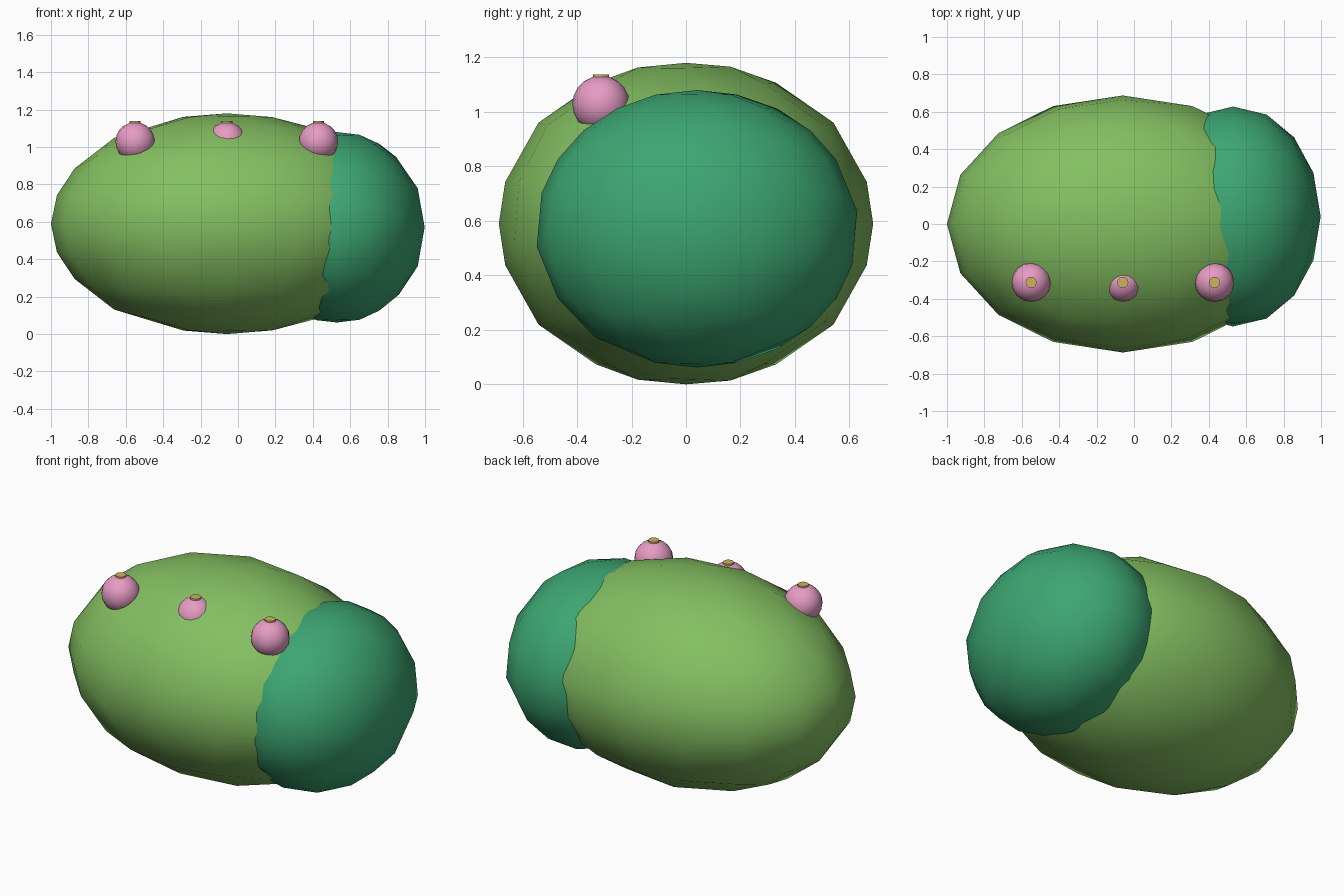
import bpy

if "Cube" in bpy.data.objects:
    bpy.data.objects.remove(bpy.data.objects["Cube"])


def material(name, rgb):
    mat = bpy.data.materials.new(name)
    mat.diffuse_color = (*rgb, 1)
    mat.use_nodes = True
    mat.node_tree.nodes["Principled BSDF"].inputs["Base Color"].default_value = mat.diffuse_color
    return mat


LEAF = material("leaf_green", (0.23, 0.52, 0.12))
TEAL = material("deep_green", (0.045, 0.38, 0.17))
PINK = material("pink", (0.80, 0.33, 0.55))
GOLD = material("gold", (0.62, 0.44, 0.12))


def ball(name, centre, radii, mat, segments=16, rings=12, ratio=None):
    bpy.ops.mesh.primitive_uv_sphere_add(segments=segments, ring_count=rings,
                                         radius=1, location=centre)
    ob = bpy.context.object
    ob.name = name
    ob.scale = radii
    bpy.ops.object.transform_apply(location=False, rotation=False, scale=True)
    bpy.ops.object.shade_smooth()
    ob.data.materials.append(mat)
    if ratio:
        mod = ob.modifiers.new("reduce", 'DECIMATE')
        mod.ratio = ratio
    return ob


# Large egg-shaped body and the darker lobe overlapping its right end
ball("body", (-0.06, 0, 0.59), (0.94, 0.687, 0.59), LEAF, ratio=0.6)
ball("end_lobe", (0.53, 0.04, 0.571), (0.468, 0.59, 0.509), TEAL, ratio=0.6)

# Row of pink flowers with small golden tips along the front top
for i, x in enumerate((-0.55, -0.06, 0.43)):
    ball(f"flower_{i + 1}", (x, -0.312, 1.028), (0.105,) * 3, PINK, 16, 10)
    bpy.ops.mesh.primitive_cylinder_add(vertices=12, radius=0.03, depth=0.02,
                                        location=(x, -0.312, 1.128))
    tip = bpy.context.object
    tip.name = f"flower_tip_{i + 1}"
    tip.data.materials.append(GOLD)
    bpy.ops.object.shade_smooth_by_angle()
